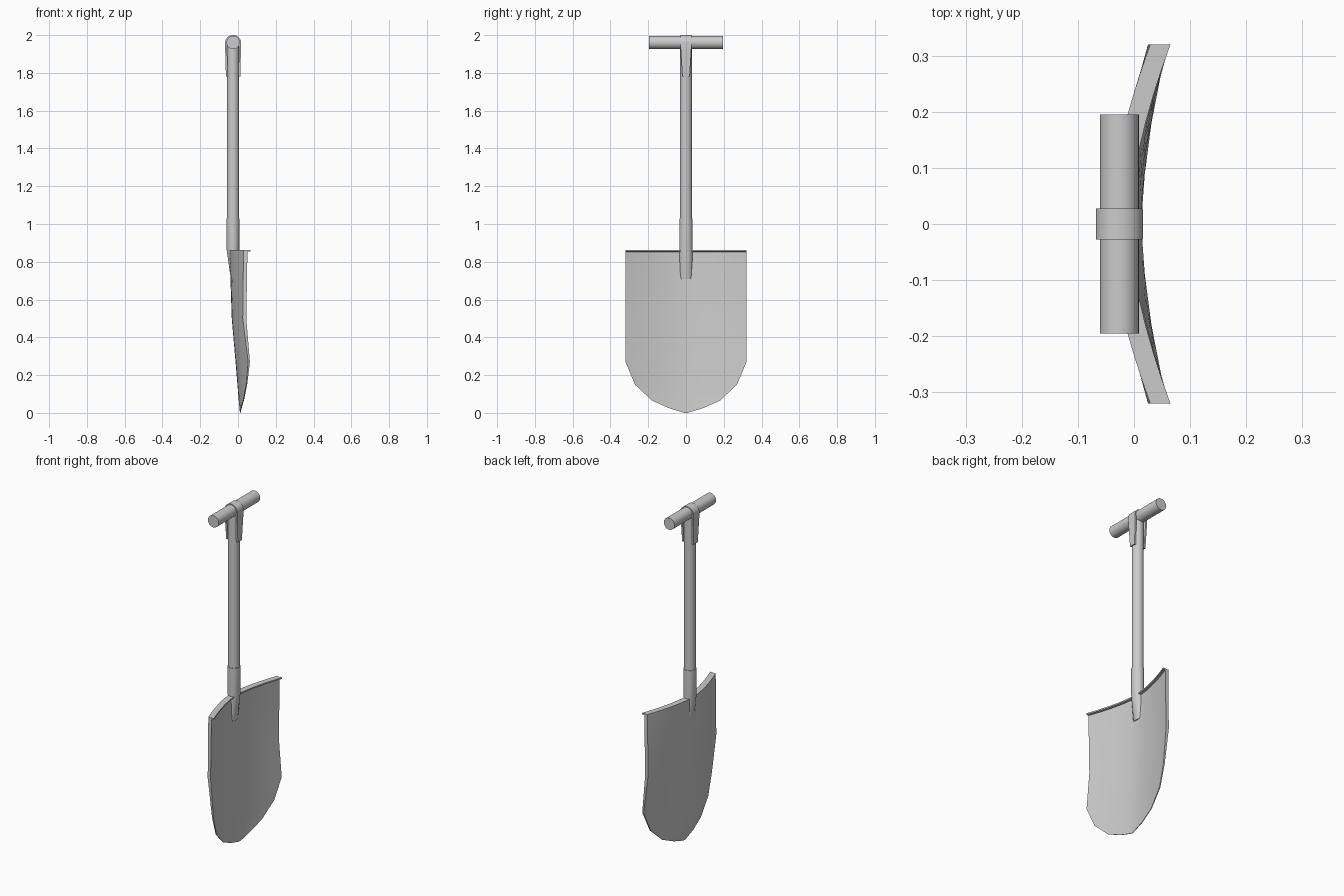
import bpy, bmesh, math
from mathutils import Matrix

if "Cube" in bpy.data.objects:
    bpy.data.objects.remove(bpy.data.objects["Cube"], do_unlink=True)

GREY = (0.6, 0.6, 0.6, 1)
metal = bpy.data.materials.new("plain grey")
metal.use_nodes = True
metal.diffuse_color = GREY
metal.node_tree.nodes["Principled BSDF"].inputs["Base Color"].default_value = GREY

AXIS_X = -0.026
GRIP_Z = 1.961


def finish(bm, name, angle=30):
    bmesh.ops.remove_doubles(bm, verts=bm.verts, dist=1e-5)
    bmesh.ops.recalc_face_normals(bm, faces=bm.faces)
    mesh = bpy.data.meshes.new(name)
    bm.to_mesh(mesh)
    bm.free()
    mesh.materials.append(metal)
    ob = bpy.data.objects.new(name, mesh)
    bpy.context.collection.objects.link(ob)
    bpy.ops.object.select_all(action="DESELECT")
    ob.select_set(True)
    bpy.context.view_layer.objects.active = ob
    bpy.ops.object.shade_smooth_by_angle(angle=math.radians(angle))
    return ob


def loft(rings, name, angle=30):
    """Skin a list of equal closed rings and cap both ends."""
    bm = bmesh.new()
    loops = [[bm.verts.new(p) for p in ring] for ring in rings]
    n = len(loops[0])
    for a, b in zip(loops, loops[1:]):
        for i in range(n):
            j = (i + 1) % n
            bm.faces.new((a[i], a[j], b[j], b[i]))
    bm.faces.new(loops[0])
    bm.faces.new(loops[-1])
    return finish(bm, name, angle)


def ellipse(z, rx, ry, n=24):
    turns = [2 * math.pi * i / n for i in range(n)]
    return [(AXIS_X + rx * math.cos(t), ry * math.sin(t), z) for t in turns]


# Shaft and the socket that flattens into the blade
loft([ellipse(0.95, 0.032, 0.032), ellipse(1.95, 0.032, 0.032)], "shaft")
loft([ellipse(0.71, 0.012, 0.033), ellipse(0.87, 0.035, 0.035),
      ellipse(1.03, 0.035, 0.035)], "socket")

# Cross grip
bm = bmesh.new()
bmesh.ops.create_cone(bm, cap_ends=True, segments=24, radius1=0.035, radius2=0.035, depth=0.39,
                      matrix=Matrix.Translation((AXIS_X, 0, GRIP_Z)) @ Matrix.Rotation(math.pi / 2, 4, "X"))
finish(bm, "cross_grip")

# Strap looped over the grip, its two legs narrowing down the shaft
path = [(-1, 1.78, 0.019), (-1, 1.93, 0.028)]
path += [(-math.cos(math.pi * i / 16), GRIP_Z + 0.039 * math.sin(math.pi * i / 16), 0.028)
         for i in range(17)]
path += [(1, 1.93, 0.028), (1, 1.78, 0.019)]
strap = []
for side, z, half in path:
    inner_z = min(z, GRIP_Z) + max(0, z - GRIP_Z) * 0.8
    foot = 0.038 if z < 1.8 else 0.042
    outer, inner = AXIS_X + side * foot, AXIS_X + side * (foot - 0.01)
    strap.append([(outer, -half, z), (outer, half, z), (inner, half, inner_z), (inner, -half, inner_z)])
loft(strap, "grip_strap")

# Dished blade: height, half width, back of centre line, dish depth, thickness
rows = [(0.862, 0.32, -0.045, 0.074, 0.036),
        (0.854, 0.32, -0.045, 0.074, 0.036),
        (0.853, 0.32, -0.045, 0.074, 0.021),
        (0.50, 0.32, -0.033, 0.058, 0.019),
        (0.27, 0.32, -0.013, 0.067, 0.009),
        (0.15, 0.27, -0.003, 0.060, 0.006),
        (0.065, 0.18, 0.004, 0.058, 0.004),
        (0.025, 0.09, 0.008, 0.055, 0.004),
        (0.0, 0.008, 0.010, 0.055, 0.003)]
COLS = 14
blade = []
for z, half, back, dish, thick in rows:
    ys = [half * (2 * i / COLS - 1) for i in range(COLS + 1)]
    curve = [(back + dish * (abs(y) / 0.32) ** 1.6, y) for y in ys]
    ring = [(x, y, z) for x, y in curve]
    ring += [(x + thick, y, z) for x, y in reversed(curve)]
    blade.append(ring)
loft(blade, "blade")
